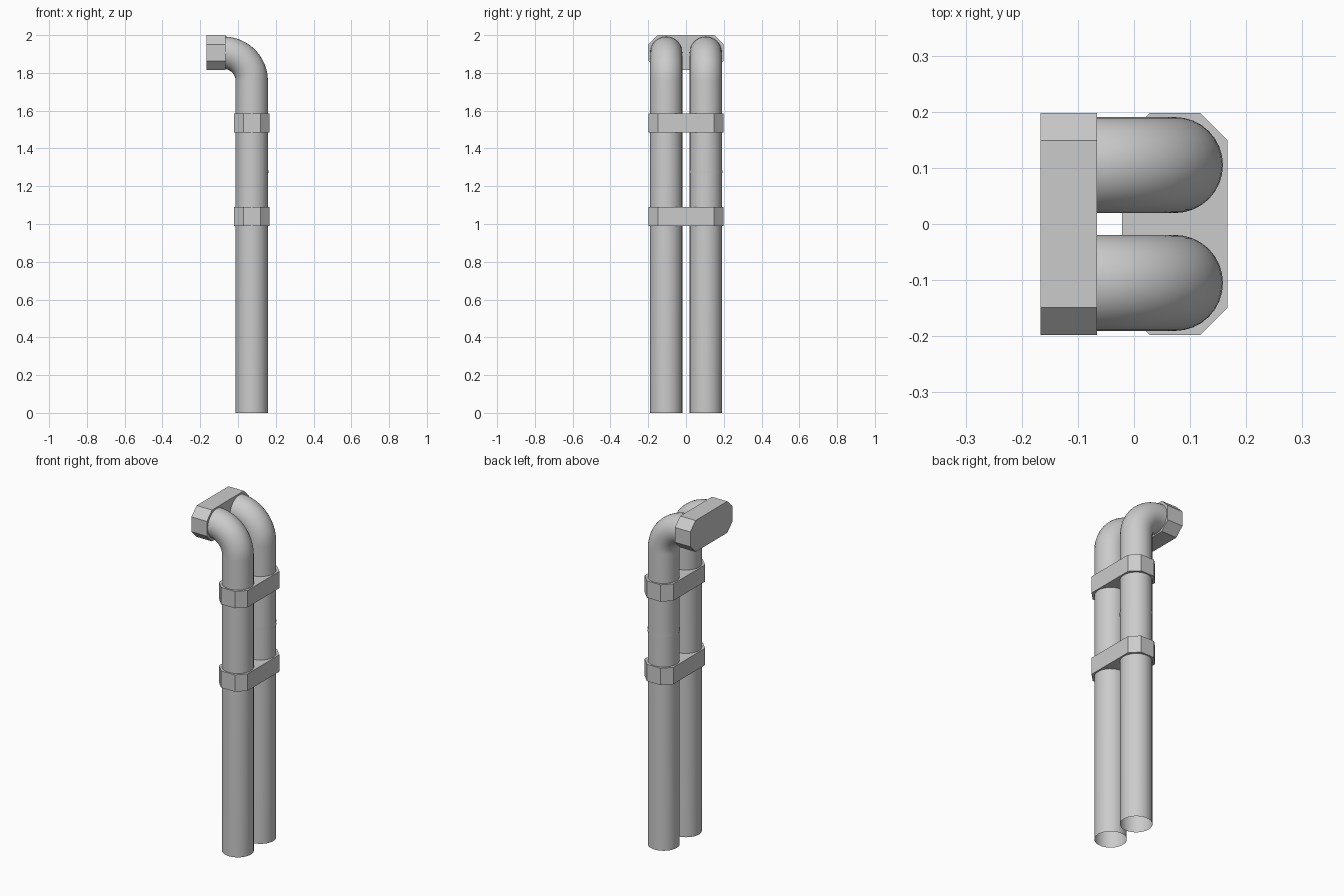
import bpy, bmesh, math
from mathutils import Vector

if "Cube" in bpy.data.objects:
    bpy.data.objects.remove(bpy.data.objects["Cube"])

R = 0.0855          # pipe radius
PX, PY = 0.073, 0.105  # pipe axis position
SEG = 32


def make_object(name, bm, smooth=False):
    bmesh.ops.recalc_face_normals(bm, faces=bm.faces)
    mesh = bpy.data.meshes.new(name)
    bm.to_mesh(mesh)
    bm.free()
    ob = bpy.data.objects.new(name, mesh)
    bpy.context.collection.objects.link(ob)
    if smooth:
        for o in bpy.context.selected_objects:
            o.select_set(False)
        ob.select_set(True)
        bpy.context.view_layer.objects.active = ob
        bpy.ops.object.shade_smooth_by_angle(angle=math.radians(35))
    return ob


def sweep(name, path, y):
    """Open tube along (x, z, tilt) stations; tilt turns the circle from up to -x."""
    bm = bmesh.new()
    rings = []
    for x, z, t in path:
        side = Vector((math.cos(t), 0, math.sin(t)))
        rings.append([bm.verts.new(Vector((x, y, z)) + side * (R * math.cos(a))
                                   + Vector((0, R * math.sin(a), 0)))
                      for a in (2 * math.pi * i / SEG for i in range(SEG))])
    for a, b in zip(rings, rings[1:]):
        for i in range(SEG):
            j = (i + 1) % SEG
            bm.faces.new((a[i], a[j], b[j], b[i]))
    return make_object(name, bm, True)


def chamfered_block(name, center, half_w, half_l, cut, depth, upright=False):
    """Stretched octagon along y, extruded along z (or along x when upright)."""
    bm = bmesh.new()
    outline = [(half_w, half_l - cut), (half_w - cut, half_l),
               (cut - half_w, half_l), (-half_w, half_l - cut),
               (-half_w, cut - half_l), (cut - half_w, -half_l),
               (half_w - cut, -half_l), (half_w, cut - half_l)]
    layers = []
    for d in (-depth / 2, depth / 2):
        layers.append([bm.verts.new(Vector(center) + Vector((d, l, w) if upright else (w, l, d)))
                       for w, l in outline])
    for layer in layers:
        bm.faces.new(layer)
    for i in range(8):
        j = (i + 1) % 8
        bm.faces.new((layers[0][i], layers[0][j], layers[1][j], layers[1][i]))
    return make_object(name, bm)


# Twin pipes with a quarter bend towards -x
BEND, AXIS_Z = 0.15, 1.907
path = [(PX, 0, 0)]
for k in range(13):
    t = math.pi / 2 * k / 12
    path.append((PX - BEND + BEND * math.cos(t), AXIS_Z - BEND + BEND * math.sin(t), t))
for name, y in (("left_pipe", -PY), ("right_pipe", PY)):
    sweep(name, path, y)

# Clamps holding both pipes
for name, z in (("lower_clamp", 1.04), ("upper_clamp", 1.535)):
    chamfered_block(name, (PX, 0, z), 0.094, 0.198, 0.049, 0.1)

# Outlet block joining the pipe ends
chamfered_block("outlet_block", (-0.1165, 0, 1.907), 0.093, 0.198, 0.049, 0.101, True)

# Thin seam ring on one pipe
bm = bmesh.new()
bmesh.ops.create_cone(bm, cap_ends=False, segments=SEG, radius1=R + 0.002,
                      radius2=R + 0.002, depth=0.012)
bmesh.ops.translate(bm, verts=bm.verts, vec=(PX, PY, 1.276))
make_object("seam_ring", bm, True)
